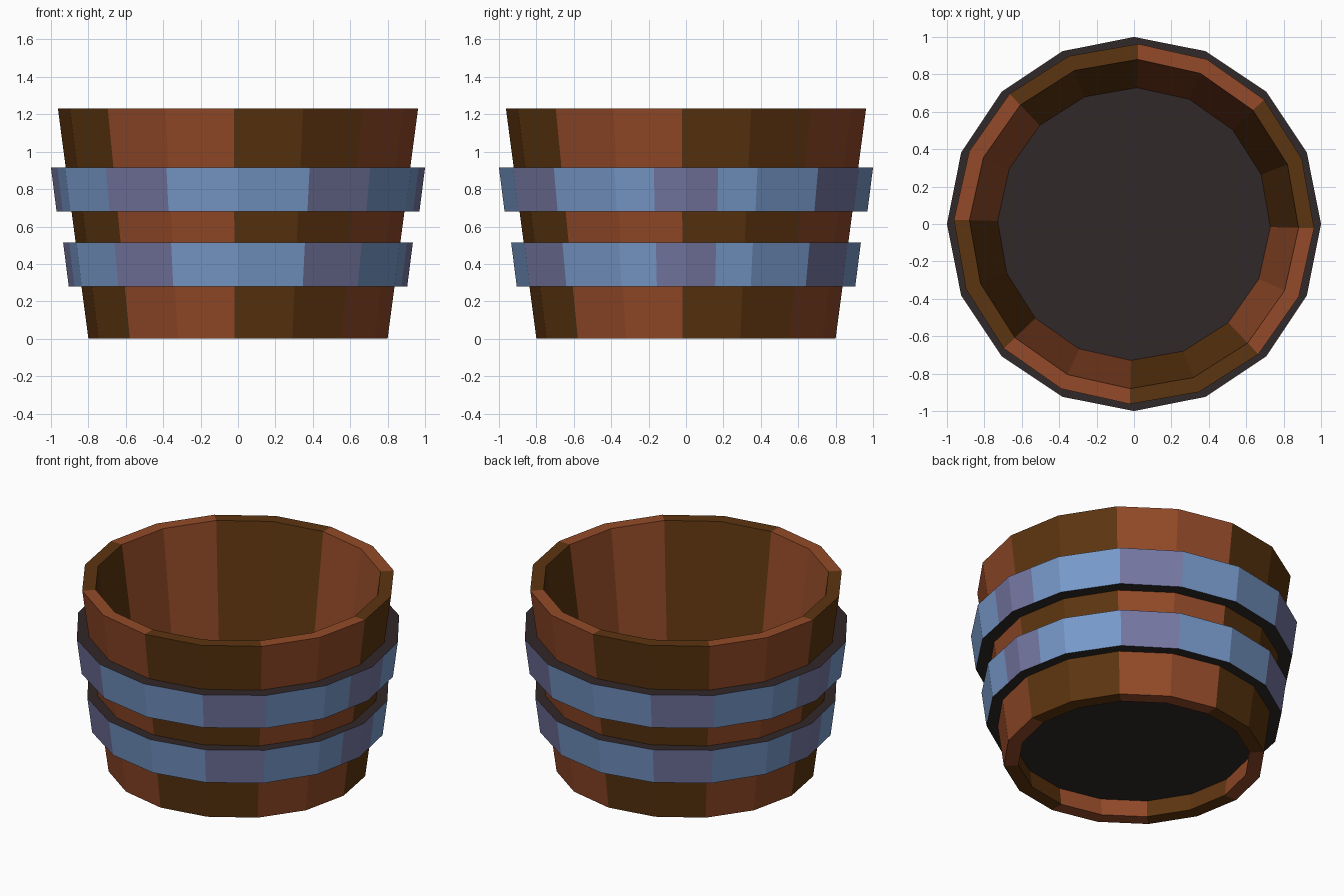
import bpy, bmesh, math
from mathutils import Vector

if "Cube" in bpy.data.objects:
    bpy.data.objects.remove(bpy.data.objects["Cube"])


def material(name, rgb):
    m = bpy.data.materials.new(name)
    m.diffuse_color = (*rgb, 1)
    m.use_nodes = True
    m.node_tree.nodes["Principled BSDF"].inputs["Base Color"].default_value = m.diffuse_color
    return m


red_wood = material("red wood", (0.29, 0.068, 0.021))
brown_wood = material("brown wood", (0.108, 0.035, 0.005))
blue_metal = material("blue metal", (0.185, 0.32, 0.59))
mauve_metal = material("mauve metal", (0.178, 0.185, 0.36))
dark_metal = material("dark metal", (0.031, 0.021, 0.021))


def lathe(name, profile, dirs, mats, rule):
    """Sweep a closed (radius, z) profile round the list of plan directions."""
    bm = bmesh.new()
    rings = [[bm.verts.new((d.x * r, d.y * r, z)) for r, z in profile] for d in dirs]
    n, k = len(dirs), len(profile)
    for i in range(n):
        a, b = rings[i], rings[(i + 1) % n]
        for j in range(k):
            f = bm.faces.new((a[j], b[j], b[(j + 1) % k], a[(j + 1) % k]))
            f.material_index = rule(i, j, dirs[i] + dirs[(i + 1) % n])
    return finish(name, bm, mats)


def finish(name, bm, mats):
    bmesh.ops.recalc_face_normals(bm, faces=bm.faces)
    me = bpy.data.meshes.new(name)
    bm.to_mesh(me)
    bm.free()
    for m in mats:
        me.materials.append(m)
    ob = bpy.data.objects.new(name, me)
    bpy.context.collection.objects.link(ob)
    return ob


def polar(deg):
    return Vector((math.cos(math.radians(deg)), math.sin(math.radians(deg))))


# Tapered wall of eight staves, two facets each, alternating wood colours
wall_dirs = [polar(90 - 1.3 - 22.5 * i) for i in range(16)]
lathe("stave_wall", [(0.80, 0), (0.963, 1.23), (0.88, 1.23), (0.71, 0)],
      wall_dirs, [red_wood, brown_wood], lambda i, j, d: (i // 2) % 2)

# Hoop outline: sixteen sides, plus extra points on the side facets for the mauve patches
hoop_dirs = []
for i in range(16):
    p, q = polar(22.5 * i), polar(22.5 * (i + 1))
    hoop_dirs.append(p)
    if i in (0, 8):
        hoop_dirs.append(p.lerp(q, 0.45))
    if i in (7, 15):
        hoop_dirs.append(p.lerp(q, 0.55))


def hoop_colour(i, j, d):
    if j != 0:
        return 2                                  # dark edges
    a = math.degrees(math.atan2(abs(d.y), abs(d.x)))
    return 1 if a < 9 or 45 < a < 67.5 else 0     # mauve patches on blue


# Two metal hoops
for name, z0, z1, r0, r1 in (("lower_hoop", 0.28, 0.515, 0.905, 0.935),
                             ("upper_hoop", 0.68, 0.915, 0.970, 1.0)):
    profile = [(r0, z0), (r1, z1), (r1 - 0.10, z1), (r0 - 0.10, z0)]
    lathe(name, profile, hoop_dirs, [blue_metal, mauve_metal, dark_metal], hoop_colour)

# Recessed floor
bm = bmesh.new()
low = [bm.verts.new((d.x * 0.728, d.y * 0.728, 0.12)) for d in wall_dirs]
top = [bm.verts.new((d.x * 0.731, d.y * 0.731, 0.14)) for d in wall_dirs]
bm.faces.new(low)
bm.faces.new(top)
for i in range(16):
    bm.faces.new((low[i], low[(i + 1) % 16], top[(i + 1) % 16], top[i]))
finish("floor", bm, [dark_metal])
